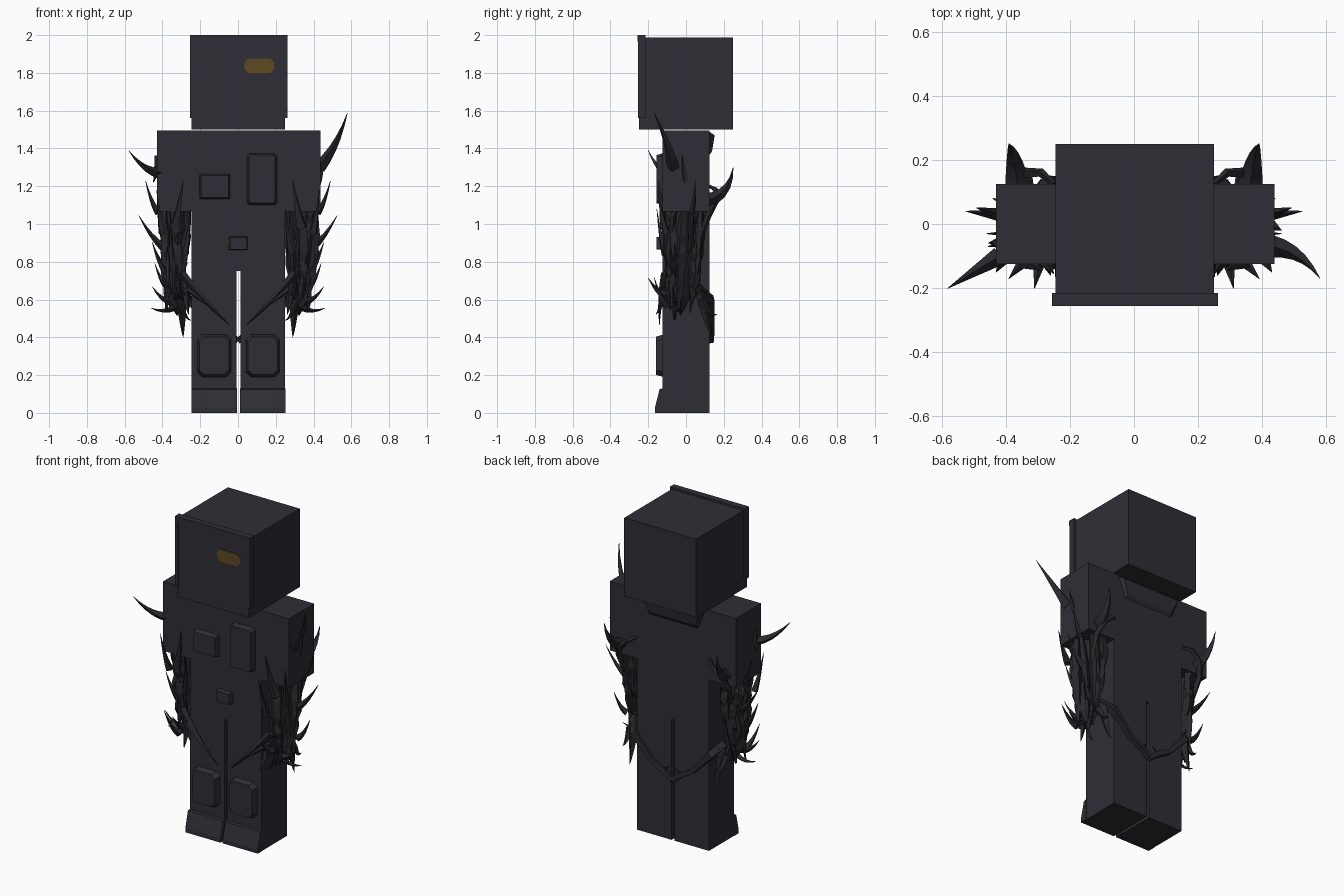
import bpy, bmesh, math, random
from mathutils import Vector

random.seed(7)
if "Cube" in bpy.data.objects:
    bpy.data.objects.remove(bpy.data.objects["Cube"])


def material(name, rgb):
    m = bpy.data.materials.new(name)
    m.use_nodes = True
    m.diffuse_color = (*rgb, 1)
    m.node_tree.nodes["Principled BSDF"].inputs["Base Color"].default_value = (*rgb, 1)
    return m


SUIT = material("charcoal", (0.027, 0.027, 0.036))
VINE = material("black vine", (0.021, 0.021, 0.026))
GOLD = material("dull gold", (0.107, 0.07, 0.016))


def finish(name, bm, mat):
    bmesh.ops.recalc_face_normals(bm, faces=bm.faces)
    mesh = bpy.data.meshes.new(name)
    bm.to_mesh(mesh)
    bm.free()
    mesh.materials.append(mat)
    ob = bpy.data.objects.new(name, mesh)
    bpy.context.collection.objects.link(ob)
    return ob


def loft(name, rings, mat):
    """Skin two matching outlines and cap both ends."""
    bm = bmesh.new()
    a, b = [[bm.verts.new(p) for p in ring] for ring in rings]
    n = len(a)
    for i in range(n):
        bm.faces.new((a[i], a[(i + 1) % n], b[(i + 1) % n], b[i]))
    bm.faces.new(a)
    bm.faces.new(b)
    return finish(name, bm, mat)


def box(name, x, y, z, mat=SUIT):
    def ring(h):
        return [(x[0], y[0], h), (x[1], y[0], h), (x[1], y[1], h), (x[0], y[1], h)]
    return loft(name, [ring(z[0]), ring(z[1])], mat)


def pad(name, x, z, y, inset, cut, mat=SUIT):
    """Raised plate with clipped corners; narrows from y[0] to y[1]."""
    def ring(depth, s):
        x0, x1, z0, z1 = x[0] + s, x[1] - s, z[0] + s, z[1] - s
        c = cut
        return [(px, depth, pz) for px, pz in (
            (x0 + c, z0), (x1 - c, z0), (x1, z0 + c), (x1, z1 - c),
            (x1 - c, z1), (x0 + c, z1), (x0, z1 - c), (x0, z0 + c))]
    return loft(name, [ring(y[0], 0), ring(y[1], inset)], mat)


# Head with raised face rim and single eye
box("head", (-0.245, 0.25), (-0.25, 0.25), (1.5, 1.988))
box("face_rim_top", (-0.255, 0.262), (-0.256, -0.215), (1.965, 2.0))
box("face_rim_right", (-0.255, -0.235), (-0.254, -0.215), (1.56, 1.97))
box("face_rim_left", (0.24, 0.262), (-0.254, -0.215), (1.56, 1.97))
pad("eye", (0.035, 0.19), (1.8, 1.875), (-0.25, -0.254), 0, 0.018, GOLD)

# Torso, sleeves and collar
box("torso", (-0.245, 0.25), (-0.124, 0.124), (0.75, 1.495))
box("right_sleeve", (-0.43, -0.245), (-0.124, 0.124), (1.065, 1.495))
box("left_sleeve", (0.25, 0.438), (-0.124, 0.124), (1.065, 1.495))
loft("back_collar", [
    [(-0.22, 0.12, 1.49), (0.22, 0.12, 1.49), (0.17, 0.12, 1.36), (-0.17, 0.12, 1.36)],
    [(-0.2, 0.152, 1.47), (0.2, 0.152, 1.47), (0.16, 0.138, 1.385), (-0.16, 0.138, 1.385)],
], SUIT)

# Pouches and buckle
pad("right_pouch", (-0.205, -0.04), (1.13, 1.267), (-0.12, -0.157), 0.01, 0.005)
pad("left_pouch", (0.047, 0.207), (1.1, 1.375), (-0.12, -0.157), 0.01, 0.012)
pad("buckle", (-0.047, 0.052), (0.862, 0.935), (-0.12, -0.155), 0.004, 0.003)
pad("buckle_tab", (-0.06, -0.045), (0.885, 0.925), (-0.12, -0.135), 0.002, 0.002, GOLD)

# Legs, knee pads and sloped toe caps
for side, x0, x1 in (("right", -0.245, -0.007), ("left", 0.012, 0.25)):
    box(side + "_leg", (x0, x1), (-0.124, 0.124), (0, 0.76))
    mid = (x0 + x1) / 2
    pad(side + "_knee_pad", (mid - 0.09, mid + 0.09), (0.19, 0.415), (-0.12, -0.16), 0.012, 0.025)
    toe = ((-0.12, 0), (-0.165, 0), (-0.165, 0.025), (-0.14, 0.125), (-0.12, 0.13))
    loft(side + "_toe_cap", [[(x, y, z) for y, z in toe] for x in (x0 - 0.002, x1 + 0.002)], SUIT)


def tendrils(name, strands):
    """One mesh made of tapered square-section strands: [(points, radii), ...]."""
    curve = bpy.data.curves.new(name, "CURVE")
    curve.dimensions = "3D"
    curve.bevel_depth = 1
    curve.bevel_resolution = 0
    curve.use_fill_caps = True
    for points, radii in strands:
        s = curve.splines.new("POLY")
        s.points.add(len(points) - 1)
        s.use_smooth = False
        for p, co, r in zip(s.points, points, radii):
            p.co = (*co, 1)
            p.radius = r
    curve.materials.append(VINE)
    ob = bpy.data.objects.new(name, curve)
    bpy.context.collection.objects.link(ob)
    bpy.ops.object.select_all(action="DESELECT")
    ob.select_set(True)
    bpy.context.view_layer.objects.active = ob
    bpy.ops.object.convert(target="MESH")


def thorn(base, tip, r, bend=(0, 0, -0.025)):
    """Curved spike from base to tip."""
    a, b = Vector(base), Vector(tip)
    steps = [i / 5 for i in range(6)]
    pts = [a.lerp(b, t) + Vector(bend) * 4 * t * (1 - t) for t in steps]
    return pts, [r * (1 - t) + 0.001 for t in steps]


def vine(side, i, count):
    """Strand winding down the forearm, pinching toward the hand."""
    phase = math.tau * i / count + random.uniform(-0.2, 0.2)
    turn = random.uniform(-1.3, 1.3)
    end = random.uniform(0.53, 0.66)
    thick = random.uniform(0.012, 0.026)
    pts, radii = [], []
    for k in range(12):
        t = k / 11
        swell = 1 - 0.45 * t + random.uniform(-0.12, 0.12)
        ang = phase + turn * t
        pts.append(Vector((side * (0.335 + 0.075 * swell * math.cos(ang)),
                           0.105 * swell * math.sin(ang) - 0.025 * t,
                           1.09 + (end - 1.09) * t)))
        radii.append(thick * (0.7 + 0.6 * math.sin(math.pi * t)) * (1 - 0.5 * t ** 3))
    return pts, radii


# Forearms of twisted vines with rows of outward thorns
for name, s in (("right", -1), ("left", 1)):
    strands = [vine(s, i, 15) for i in range(15)]
    strands.append(([(s * 0.33, 0, 1.08), (s * 0.33, 0, 0.85), (s * 0.33, -0.02, 0.62),
                     (s * 0.31, -0.03, 0.52)], [0.05, 0.055, 0.05, 0.005]))
    tendrils(name + "_forearm_vines", strands)

    outer = [((0.42, 0.03, 1.06), (0.49, 0.05, 1.23), 0.02),
             ((0.37, 0.02, 0.86), (0.525, 0.04, 1.045), 0.025),
             ((0.37, -0.04, 0.74), (0.455, -0.06, 0.905), 0.025),
             ((0.37, 0.05, 0.67), (0.44, 0.08, 0.79), 0.022),
             ((0.34, -0.05, 0.59), (0.455, -0.07, 0.67), 0.022),
             ((0.3, -0.03, 0.58), (0.46, -0.03, 0.555), 0.022),
             ((0.33, -0.1, 0.57), (0.39, -0.17, 0.72), 0.024),
             ((0.29, -0.09, 0.62), (0.31, -0.2, 0.715), 0.026),
             ((0.28, -0.1, 0.68), (0.26, -0.16, 0.52), 0.024),
             ((0.3, 0.08, 0.64), (0.29, 0.14, 0.4), 0.032),
             ((0.33, 0.08, 0.6), (0.32, 0.165, 0.52), 0.022),
             ((0.31, -0.06, 0.6), (0.25, -0.06, 0.49), 0.016),
             ((0.34, -0.11, 0.98), (0.29, -0.145, 1.23), 0.032),
             ((0.4, -0.1, 0.95), (0.43, -0.15, 1.18), 0.022),
             ((0.28, -0.11, 0.84), (0.25, -0.155, 1.08), 0.022)]
    thorns = [thorn((s * a[0], a[1], a[2]), (s * b[0], b[1], b[2]), r) for a, b, r in outer]
    # Big rear horn sprouting through the sleeve, with a looped root
    thorns.append(thorn((s * 0.36, 0.1, 1.12), (s * 0.39, 0.25, 1.3), 0.042, (0, 0.03, -0.03)))
    thorns.append(([(s * 0.25, 0.125, 1.2), (s * 0.29, 0.16, 1.18), (s * 0.35, 0.16, 1.13),
                    (s * 0.38, 0.12, 1.05), (s * 0.37, 0.08, 0.94)],
                   [0.008, 0.014, 0.018, 0.018, 0.012]))
    tendrils(name + "_forearm_thorns", thorns)

    # Vines reaching across the thighs at front and rear
    tendrils(name + "_thigh_vines", [
        thorn((s * 0.3, -0.11, 0.74), (s * 0.045, -0.14, 0.465), 0.022, (0, -0.01, -0.01)),
        thorn((s * 0.29, -0.1, 0.67), (s * 0.13, -0.145, 0.55), 0.018, (0, -0.01, 0)),
        ([(s * 0.31, 0.06, 0.66), (s * 0.26, 0.13, 0.6), (s * 0.14, 0.135, 0.47),
          (s * 0.05, 0.132, 0.42), (0, 0.13, 0.38)], [0.03, 0.028, 0.018, 0.022, 0.02]),
        thorn((s * 0.12, 0.13, 0.46), (s * 0.02, 0.14, 0.46), 0.014)])

# Uneven shoulder thorns
tendrils("left_shoulder_thorn", [
    thorn((0.43, -0.07, 1.3), (0.58, -0.17, 1.59), 0.034, (0.01, 0.02, -0.02)),
    thorn((0.42, 0, 1.22), (0.46, -0.02, 1.37), 0.022)])
tendrils("right_shoulder_thorn", [
    thorn((-0.42, -0.1, 1.27), (-0.58, -0.2, 1.39), 0.028),
    thorn((-0.42, -0.06, 1.36), (-0.45, -0.06, 1.22), 0.02)])
